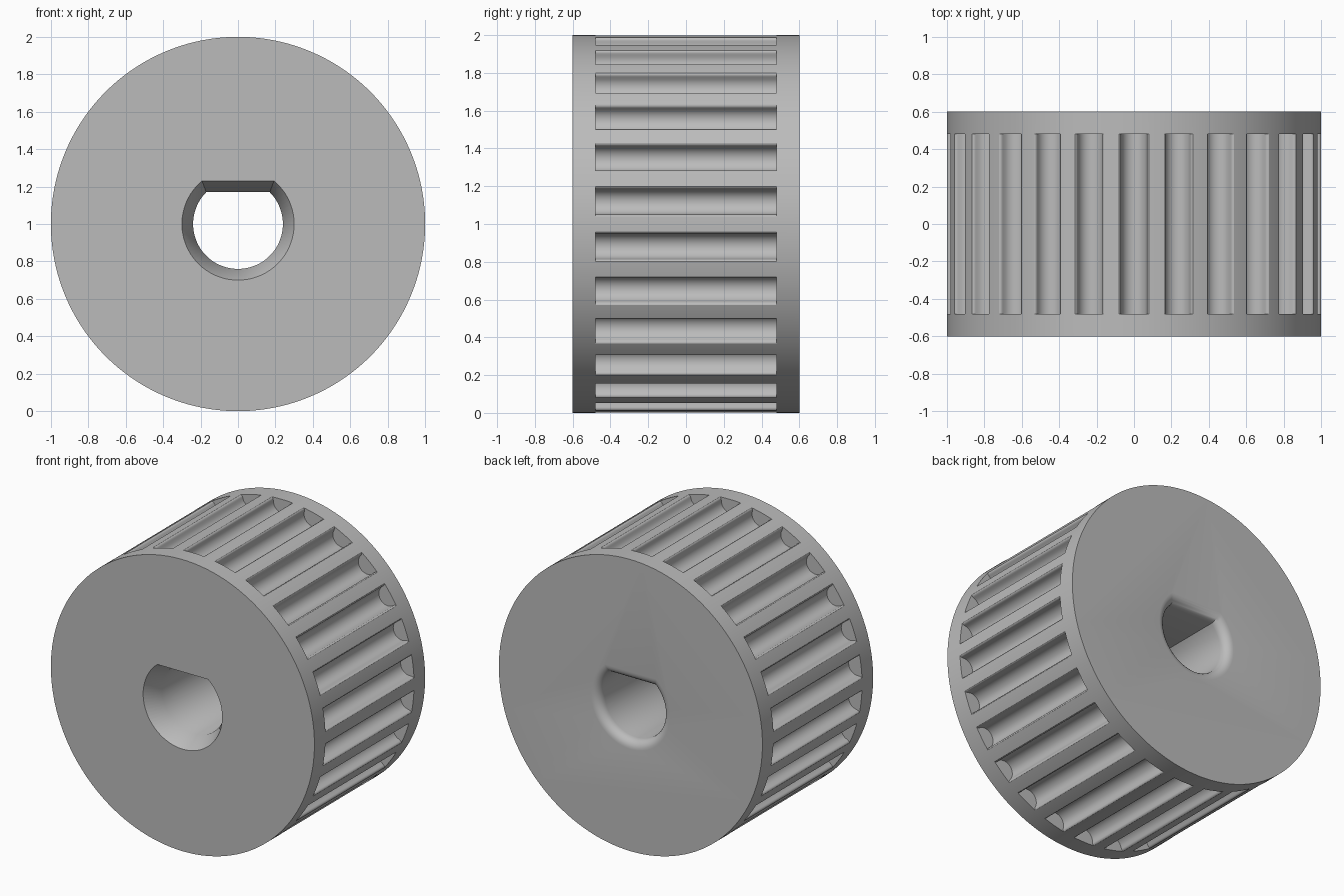
import bpy, bmesh
from math import sin, cos, pi, asin, radians
from mathutils import Matrix, Vector

cube = bpy.data.objects.get("Cube")
if cube:
    bpy.data.objects.remove(cube)

TEETH = 26
HALF_WIDTH = 0.6
GROOVE_HALF = 0.48
AXIS_Z = 1.0

grey = bpy.data.materials.new("plain grey")
grey.use_nodes = True
tone = (0.5, 0.5, 0.5, 1)
grey.diffuse_color = tone
grey.node_tree.nodes["Principled BSDF"].inputs["Base Color"].default_value = tone


def loft(bm, sections):
    """Skin a list of (y, [(x, z), ...]) sections into a closed solid."""
    rings = [[bm.verts.new((x, y, z)) for x, z in pts] for y, pts in sections]
    n = len(rings[0])
    for a, b in zip(rings, rings[1:]):
        for i in range(n):
            j = (i + 1) % n
            bm.faces.new((a[i], a[j], b[j], b[i]))
    bm.faces.new(rings[0])
    bm.faces.new(rings[-1])
    return [v for ring in rings for v in ring]


def finish(name, bm):
    bmesh.ops.recalc_face_normals(bm, faces=bm.faces)
    mesh = bpy.data.meshes.new(name)
    bm.to_mesh(mesh)
    bm.free()
    mesh.materials.append(grey)
    obj = bpy.data.objects.new(name, mesh)
    obj.location.z = AXIS_Z
    bpy.context.collection.objects.link(obj)
    return obj


def arc(cx, cz, r, start, end, steps):
    angles = [radians(start + (end - start) * i / steps) for i in range(steps + 1)]
    return [(cx + r * cos(a), cz + r * sin(a)) for a in angles]


# Pulley body: a plain drum
bm = bmesh.new()
rim = arc(0, 0, 1, 0, 360, TEETH * 8)[:-1]
loft(bm, [(-HALF_WIDTH, rim), (HALF_WIDTH, rim)])
pulley = finish("toothed_pulley", bm)

# Groove cutter: round-bottomed belt tooth with small flared lips, repeated around
half = arc(0, 0.973, 0.068, -90, 0, 8) + arc(0.086, 0.981, 0.017, 180, 110, 4)
half.append((half[-1][0], 1.04))
tooth = half + [(-x, z) for x, z in reversed(half[1:])]
bm = bmesh.new()
for i in range(TEETH):
    verts = loft(bm, [(-GROOVE_HALF, tooth), (GROOVE_HALF, tooth)])
    bmesh.ops.rotate(bm, verts=verts, cent=Vector(),
                     matrix=Matrix.Rotation(2 * pi * i / TEETH, 3, 'Y'))
grooves = finish("groove_cutter", bm)


# Bore cutter: D-shaped hole, tapered mouth in front and rounded edge behind
def d_shape(grow):
    r, flat = 0.24 + grow, 0.17 + grow
    a = asin(flat / r) * 180 / pi
    return arc(0, 0, r, 180 - a, 360 + a, 64)


FILLET = 0.06
stations = [(-0.62, 0.07), (-0.48, 0)]
for i in range(7):
    a = pi / 2 * i / 6
    stations.append((HALF_WIDTH - FILLET + FILLET * sin(a), FILLET * (1 - cos(a))))
stations.append((HALF_WIDTH + 0.02, FILLET))
bm = bmesh.new()
loft(bm, [(y, d_shape(grow)) for y, grow in stations])
bore = finish("bore_cutter", bm)

# Cut both out of the body
bpy.context.view_layer.objects.active = pulley
pulley.select_set(True)
for cutter in (grooves, bore):
    mod = pulley.modifiers.new(cutter.name, 'BOOLEAN')
    mod.operation = 'DIFFERENCE'
    mod.solver = 'EXACT'
    mod.object = cutter
    bpy.ops.object.modifier_apply(modifier=mod.name)
    bpy.data.objects.remove(cutter)

bpy.ops.object.select_all(action='DESELECT')
pulley.select_set(True)
bpy.ops.object.shade_smooth_by_angle(angle=radians(30))
